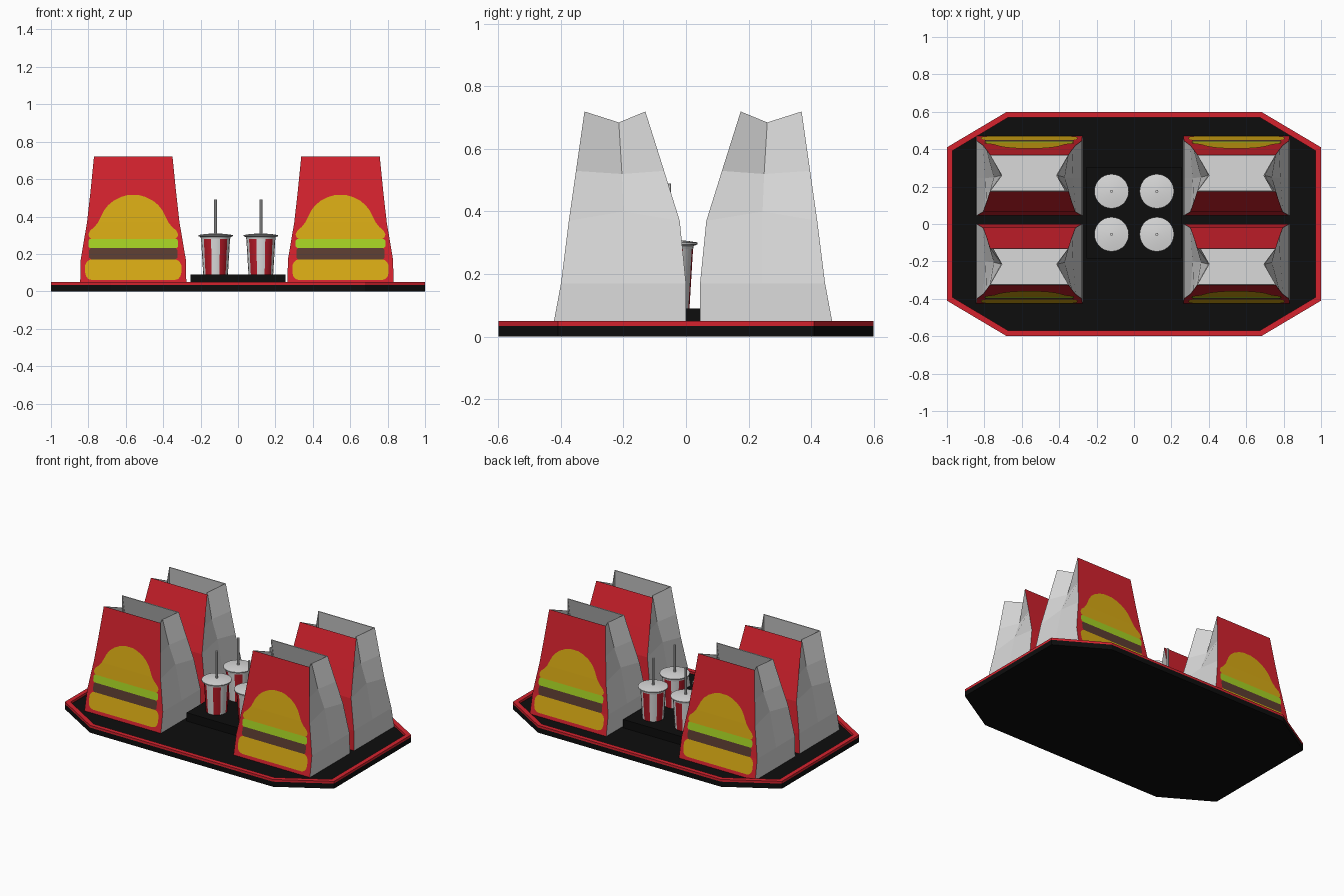
import bpy, bmesh, math

if "Cube" in bpy.data.objects:
    bpy.data.objects.remove(bpy.data.objects["Cube"])


def material(name, r, g, b):
    m = bpy.data.materials.new(name)
    m.diffuse_color = (r, g, b, 1)
    m.use_nodes = True
    m.node_tree.nodes["Principled BSDF"].inputs["Base Color"].default_value = m.diffuse_color
    return m


RED = material("red", 0.66, 0.016, 0.027)
CUP_RED = material("dark red", 0.47, 0.010, 0.020)
WHITE = material("paper white", 0.70, 0.70, 0.70)
BLACK = material("black", 0.004, 0.004, 0.004)
YELLOW = material("bun yellow", 0.68, 0.40, 0.007)
GREEN = material("lettuce green", 0.38, 0.65, 0.017)
BROWN = material("patty brown", 0.105, 0.046, 0.031)


def mesh_object(name, verts, faces, mats, slots=None):
    me = bpy.data.meshes.new(name)
    me.from_pydata(verts, [], faces)
    for m in mats:
        me.materials.append(m)
    if slots:
        for p, s in zip(me.polygons, slots):
            p.material_index = s
    ob = bpy.data.objects.new(name, me)
    bpy.context.collection.objects.link(ob)
    return ob


def lathe(name, profile, n, mats, loc, slot_rule=None, smooth=True):
    """Closed turned solid from (radius, z) points, bottom to top."""
    verts, faces, slots = [], [], []
    for r, z in profile:
        for i in range(n):
            a = 2 * math.pi * i / n
            verts.append((r * math.cos(a), r * math.sin(a), z))
    for k in range(len(profile) - 1):
        for i in range(n):
            j = (i + 1) % n
            faces.append((k * n + i, k * n + j, (k + 1) * n + j, (k + 1) * n + i))
            slots.append(slot_rule((i + 0.5) * 360 / n) if slot_rule else 0)
    faces += [tuple(reversed(range(n))), tuple(range((len(profile) - 1) * n, len(profile) * n))]
    ob = mesh_object(name, verts, faces, mats, slots + [0, 0])
    ob.location = loc
    if smooth:
        ob.data.shade_smooth()
        ob.data.set_sharp_from_angle(angle=math.radians(35))
    return ob


# Octagonal tray: black base with a raised red rim
def octagon(inset, z):
    x, y, cx, cy = 1 - inset, 0.6 - inset, 0.68 - inset * 0.27, 0.41 - inset * 0.6
    return [(cx, -y, z), (x, -cy, z), (x, cy, z), (cx, y, z),
            (-cx, y, z), (-x, cy, z), (-x, -cy, z), (-cx, -y, z)]


def bands(rings, n=8, loop=False):
    count = len(rings) if loop else len(rings) - 1
    total = len(rings) * n
    return [(k * n + i, k * n + (i + 1) % n,
             ((k + 1) * n + (i + 1) % n) % total, ((k + 1) * n + i) % total)
            for k in range(count) for i in range(n)]


base = [octagon(0.0, 0.0), octagon(0.0, 0.034)]
mesh_object("tray_base", sum(base, []),
            bands(base) + [tuple(reversed(range(8))), tuple(range(8, 16))], [BLACK])
rim = [octagon(0.0, 0.034), octagon(0.0, 0.049), octagon(0.03, 0.049), octagon(0.03, 0.034)]
mesh_object("tray_rim", sum(rim, []), bands(rim, loop=True), [RED])

# Bag section levels: z, half width, front y, back y, gusset half width, gusset z, gusset y
LEVELS = [(0.036, 0.284, -0.425, 0.0, 0.284, 0.036, -0.20),
          (0.17, 0.281, -0.400, 0.0, 0.281, 0.17, -0.20),
          (0.37, 0.247, -0.375, -0.02, 0.235, 0.40, -0.20),
          (0.53, 0.229, -0.352, -0.07, 0.190, 0.52, -0.205),
          (0.72, 0.210, -0.325, -0.13, 0.150, 0.685, -0.215)]


def front_y(z):
    for a, b in zip(LEVELS, LEVELS[1:]):
        if z <= b[0]:
            return a[2] + (b[2] - a[2]) * (z - a[0]) / (b[0] - a[0])


# Picture plates: (z, half width) rows
PLATES = [
    ("bottom_bun", YELLOW, [(0.06, 0.22), (0.066, 0.24), (0.08, 0.252), (0.10, 0.257),
                            (0.14, 0.257), (0.155, 0.25), (0.165, 0.24), (0.17, 0.228)]),
    ("patty", BROWN, [(0.17, 0.225), (0.18, 0.236), (0.22, 0.236), (0.231, 0.228)]),
    ("lettuce", GREEN, [(0.231, 0.232), (0.24, 0.24), (0.27, 0.24), (0.281, 0.232)]),
    ("top_bun", YELLOW, [(0.281, 0.225), (0.29, 0.236), (0.305, 0.24), (0.325, 0.23),
                         (0.345, 0.207), (0.37, 0.187), (0.40, 0.172), (0.43, 0.158),
                         (0.46, 0.135), (0.485, 0.105), (0.505, 0.065), (0.515, 0.03)])]


def bag(tag, cx, mirrored):
    def place(x, y, z):
        return (cx + x, 0.045 - y if mirrored else y, z)

    def wind(faces):
        return [tuple(reversed(f)) for f in faces] if mirrored else faces

    # Open paper bag with folded sides; red front and back, white elsewhere
    verts = []
    for z, w, yf, yb, gw, gz, gy in LEVELS:
        verts += [place(-w, yf, z), place(w, yf, z), place(gw, gy, gz),
                  place(w, yb, z), place(-w, yb, z), place(-gw, gy, gz)]
    faces = bands(LEVELS, 6) + [(5, 4, 3, 2, 1, 0)]
    slots = [0 if i in (0, 3) else 1 for _ in LEVELS[1:] for i in range(6)] + [1]
    ob = mesh_object("paper_bag_" + tag, verts, wind(faces), [RED, WHITE], slots)
    mod = ob.modifiers.new("paper", 'SOLIDIFY')
    mod.thickness = 0.006
    mod.offset = -1
    mod.material_offset = 1
    mod.material_offset_rim = 1

    # Burger picture on the outward panel
    for name, mat, rows in PLATES:
        verts = []
        for z, w in rows:
            y = front_y(z) - 0.004
            verts += [place(-w, y, z), place(w, y, z)]
        faces = [(2 * k, 2 * k + 1, 2 * k + 3, 2 * k + 2) for k in range(len(rows) - 1)]
        mesh_object(name + "_" + tag, verts, wind(faces), [mat])


for side, cx in (("left", -0.56), ("right", 0.548)):
    bag("front_" + side, cx, False)
    bag("back_" + side, cx, True)

# Drink holder block
bpy.ops.mesh.primitive_cube_add(size=1, location=(0, 0.06, 0.061))
holder = bpy.context.object
holder.name = "drink_holder"
holder.scale = (0.506, 0.49, 0.058)
holder.data.materials.append(BLACK)


# Cups: five red stripes, one of them facing the back
def stripe(angle):
    return 1 if abs((angle - 90 + 36) % 72 - 36) < 18 else 0


for i, x in enumerate((-0.12, 0.122)):
    for j, y in enumerate((-0.055, 0.175)):
        tag = f"_{i}{j}"
        lathe("cup" + tag, [(0.066, 0.088), (0.078, 0.288)], 20, [WHITE, CUP_RED], (x, y, 0), stripe)
        lathe("lid" + tag, [(0.078, 0.280), (0.080, 0.290), (0.092, 0.295), (0.092, 0.301),
                            (0.06, 0.306), (0.01, 0.310)], 28, [WHITE], (x, y, 0))
        lathe("straw" + tag, [(0.008, 0.30), (0.008, 0.49)], 10, [WHITE], (x, y, 0))
